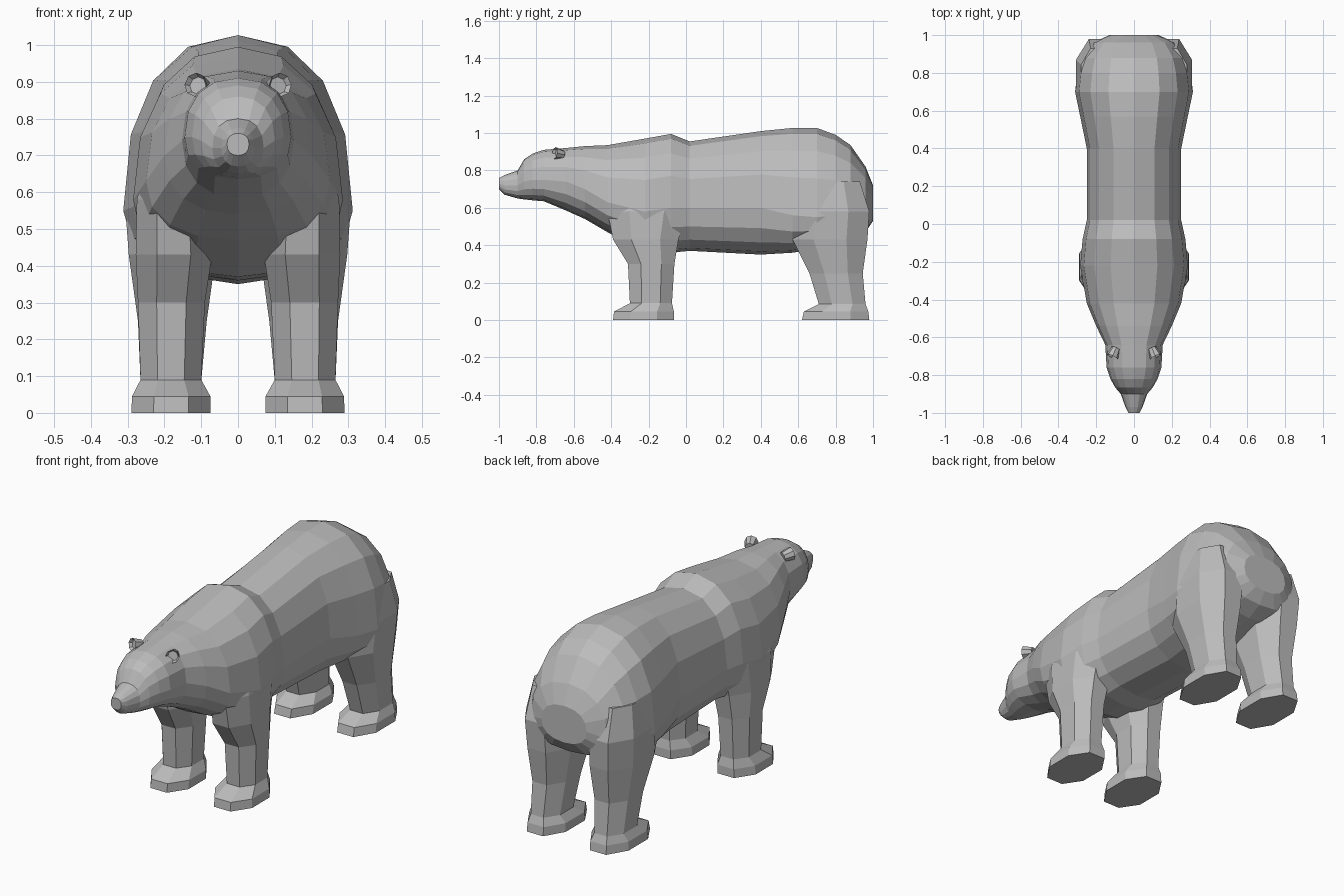
import bpy
import bmesh
import math
from mathutils import Matrix, Vector

# Remove the default object
default = bpy.data.objects.get("Cube")
if default:
    bpy.data.objects.remove(default, do_unlink=True)

# Single flat fur colour
fur = bpy.data.materials.new("fur_grey")
fur.use_nodes = True
colour = (0.5, 0.5, 0.5, 1.0)
fur.diffuse_color = colour
fur.node_tree.nodes["Principled BSDF"].inputs["Base Color"].default_value = colour


def make_object(name, bm, mirrored=False):
    """Turn a bmesh into a flat shaded object, optionally mirrored across x."""
    bmesh.ops.recalc_face_normals(bm, faces=bm.faces[:])
    mesh = bpy.data.meshes.new(name)
    bm.to_mesh(mesh)
    bm.free()
    mesh.materials.append(fur)
    obj = bpy.data.objects.new(name, mesh)
    bpy.context.collection.objects.link(obj)
    if mirrored:
        obj.modifiers.new("left_and_right", 'MIRROR').use_axis[0] = True
    return obj


def loft(name, rings, mirrored=False):
    """Skin a sequence of equal rings and cap both ends."""
    bm = bmesh.new()
    loops = [[bm.verts.new(point) for point in ring] for ring in rings]
    for lower, upper in zip(loops, loops[1:]):
        count = len(lower)
        for i in range(count):
            j = (i + 1) % count
            bm.faces.new((lower[i], lower[j], upper[j], upper[i]))
    bm.faces.new(loops[0])
    bm.faces.new(loops[-1])
    return make_object(name, bm, mirrored)


def soft_power(value, exponent):
    return math.copysign(abs(value) ** exponent, value)


def body_ring(y, bottom, top, half_width, widest, sides=16, squareness=2.3):
    """Rounded cross-section whose widest height can sit off centre."""
    ring = []
    for i in range(sides):
        angle = math.tau * i / sides
        across = soft_power(math.cos(angle), 2 / squareness)
        up = soft_power(math.sin(angle), 2 / squareness)
        reach = top - widest if up > 0 else widest - bottom
        ring.append(Vector((half_width * across, y, widest + reach * up)))
    return ring


def leg_ring(z, inner, outer, front, back, chamfer=0.28):
    """Eight sided ring: a rectangle with cut corners."""
    dx, dy = chamfer * (outer - inner), chamfer * (back - front)
    outline = [
        (inner + dx, front), (outer - dx, front),
        (outer, front + dy), (outer, back - dy),
        (outer - dx, back), (inner + dx, back),
        (inner, back - dy), (inner, front + dy),
    ]
    return [Vector((x, y, z)) for x, y in outline]


# Head, neck and trunk: y, bottom, top, half width, widest height
trunk = [
    (-1.0, .70, .76, .03, .73),
    (-.97, .67, .775, .045, .72),
    (-.9, .65, .80, .07, .72),
    (-.865, .645, .86, .1, .74),
    (-.82, .64, .89, .125, .75),
    (-.76, .635, .91, .145, .75),
    (-.64, .585, .92, .152, .74),
    (-.54, .54, .93, .2, .70),
    (-.42, .47, .935, .25, .63),
    (-.22, .37, .97, .285, .58),
    (-.08, .36, .995, .272, .6),
    (.02, .37, .955, .25, .6),
    (.4, .35, 1.01, .25, .6),
    (.57, .36, 1.027, .285, .56),
    (.7, .38, 1.027, .312, .55),
    (.8, .41, .99, .3, .56),
    (.88, .43, .935, .278, .57),
    (.96, .47, .82, .22, .59),
    (1.0, .53, .72, .13, .62),
]
loft("body_and_head", [body_ring(*section) for section in trunk])

# Legs with paws: z, inner x, outer x, front y, back y
front_leg = [
    (0, .075, .29, -.39, -.065),
    (.045, .075, .288, -.385, -.065),
    (.09, .1, .265, -.3, -.075),
    (.3, .09, .272, -.31, -.062),
    (.43, .07, .278, -.39, -.04),
    (.58, .08, .275, -.42, 0),
    (.68, .1, .25, -.4, -.02),
]
hind_leg = [
    (0, .075, .287, .62, .98),
    (.045, .075, .285, .63, .975),
    (.085, .1, .265, .71, .96),
    (.25, .085, .272, .66, .945),
    (.43, .06, .297, .57, .97),
    (.58, .06, .308, .58, .98),
    (.74, .1, .28, .62, .93),
]
for name, sections in (("front_legs", front_leg), ("hind_legs", hind_leg)):
    loft(name, [leg_ring(*section) for section in sections], mirrored=True)

# Ears: short tapered discs, hollowed on the forward face
bm = bmesh.new()
bmesh.ops.create_cone(bm, cap_ends=True, segments=8,
                      radius1=.024, radius2=.033, depth=.05)
bm.faces.ensure_lookup_table()
hollow = max(bm.faces, key=lambda face: face.calc_center_median().z)
bmesh.ops.inset_individual(bm, faces=[hollow], thickness=.009)
bmesh.ops.translate(bm, verts=hollow.verts[:], vec=(0, 0, -.015))
placement = (Matrix.Translation((.105, -.68, .888))
             @ Matrix.Rotation(math.radians(25), 4, 'Z')
             @ Matrix.Rotation(math.radians(80), 4, 'X'))
bmesh.ops.transform(bm, matrix=placement, verts=bm.verts[:])
make_object("ears", bm, mirrored=True)
